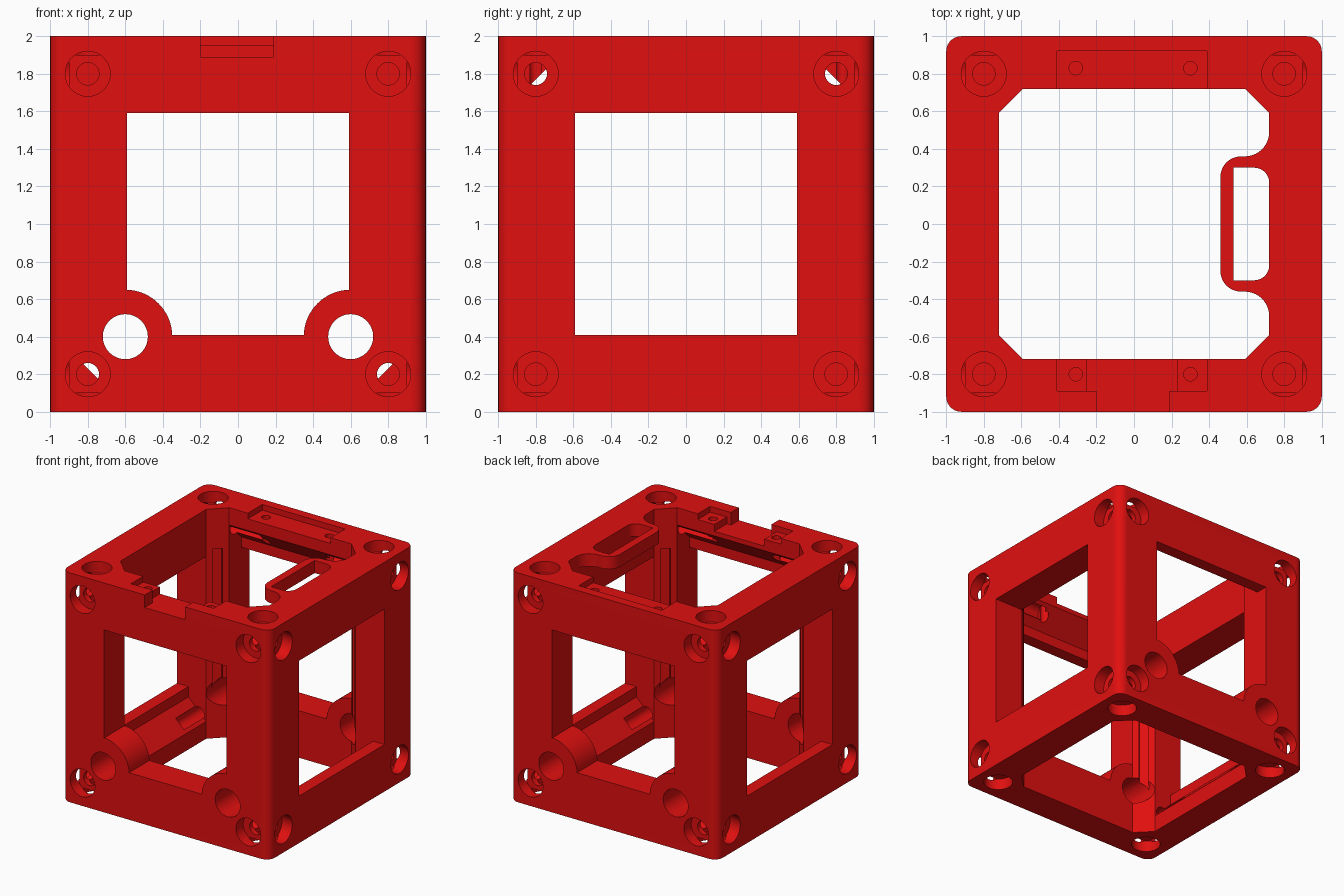
import bpy, bmesh, math
from mathutils import Vector

if "Cube" in bpy.data.objects:
    bpy.data.objects.remove(bpy.data.objects["Cube"])


def place(axis, p, q, t):
    return {'x': (t, p, q), 'y': (p, t, q), 'z': (p, q, t)}[axis]


def arc(cx, cy, r, a0, a1, n=10):
    return [(cx + r * math.cos(math.radians(a0 + (a1 - a0) * i / n)),
             cy + r * math.sin(math.radians(a0 + (a1 - a0) * i / n))) for i in range(n + 1)]


def loft(name, rings):
    # closed solid through a list of equal-length rings
    bm = bmesh.new()
    vs = [[bm.verts.new(p) for p in ring] for ring in rings]
    n = len(vs[0])
    for a, b in zip(vs, vs[1:]):
        for i in range(n):
            bm.faces.new((a[i], a[(i + 1) % n], b[(i + 1) % n], b[i]))
    bm.faces.new(vs[0])
    bm.faces.new(vs[-1])
    bmesh.ops.recalc_face_normals(bm, faces=bm.faces)
    me = bpy.data.meshes.new(name)
    bm.to_mesh(me)
    bm.free()
    ob = bpy.data.objects.new(name, me)
    bpy.context.collection.objects.link(ob)
    return ob


def prism(name, pts, axis, a, b):
    return loft(name, [[place(axis, p, q, t) for p, q in pts] for t in (a, b)])


def rect(x0, x1, y0, y1):
    return [(x0, y0), (x1, y0), (x1, y1), (x0, y1)]


def circle(cx, cy, r, n=32):
    return arc(cx, cy, r, 0, 360, n)[:-1]


# outer block with rounded upright edges
block = (arc(.92, .92, .08, 0, 90, 8) + arc(-.92, .92, .08, 90, 180, 8)
         + arc(-.92, -.92, .08, 180, 270, 8) + arc(.92, -.92, .08, 270, 360, 8))
frame = prism("cube_frame", block, 'z', 0, 2)
cuts = []


def cut(pts, axis, a, b):
    cuts.append(prism("cutter", pts, axis, a, b))


# central shaft, leaving the rounded handle at the top right
left = [(.59, .72), (-.59, .72), (-.72, .59), (-.72, -.59), (-.59, -.72), (.59, -.72)]
cut(left + [(.72, -.59), (.72, .59)], 'z', -.1, 1.89)
handle = (arc(.59, -.49, .13, 0, 90) + arc(.57, -.25, .11, 270, 180)
          + arc(.57, .25, .11, 180, 90) + arc(.59, .49, .13, 270, 360))
cut(left + [(.72, -.59)] + handle + [(.72, .59)], 'z', 1.87, 2.1)
cut([(.53, -.3)] + arc(.64, -.22, .08, 270, 360, 8) + arc(.64, .22, .08, 0, 90, 8)
    + [(.53, .3)], 'z', 1.8, 2.1)

# side windows, and front/back windows that leave a round boss at the lower corners
cut(rect(-.59, .59, .41, 1.59), 'x', -1.1, 1.1)
boss = math.degrees(math.asin(.01 / .25))
cut(arc(-.6, .4, .25, 90 - boss, boss, 16) + arc(.6, .4, .25, 180 - boss, 90 + boss, 16)
    + [(.59, 1.59), (-.59, 1.59)], 'y', -1.1, 1.1)

# hollowed inner edges: lower side bars and upper front/back bars
hollow = [(.11, .6), (.11, .32), (.33, .10), (.6, .6)]
for s in (-1, 1):
    cut([(s * (1 - u), v) for u, v in hollow], 'y', -.59, .59)
    cut([(s * (1 - u), 2 - v) for u, v in hollow], 'x', -.59, .59)
    # round bores through the bosses
    cut(circle(s * .6, .4, .12), 'y', -1.1, 1.1)
    # slots down the column chamfers
    for sy in (-1, 1):
        c, d, w = .655, .035, .028
        slot = [(c - d - w, c - d + w), (c - d + w, c - d - w),
                (c + d + w, c + d - w), (c + d - w, c + d + w)]
        cut([(s * x, sy * y) for x, y in slot], 'z', .42, 1.65)

# top recesses with small screw holes, and the front notch
cut(rect(-.41, .39, .6, .92), 'z', 1.95, 2.1)
cut(rect(-.41, .39, -.89, -.6), 'z', 1.95, 2.1)
cut(rect(-.25, .23, -.89, -.6), 'z', 1.89, 2.1)
cut(rect(-.2, .19, -1.1, -.88), 'z', 1.89, 2.1)
for x in (-.31, .3):
    for y in (-.8, .83):
        cut(circle(x, y, .036, 20), 'z', 1.7, 2.1)

# counterbored corner holes on all six faces
for axis in 'xyz':
    for face in (-1, 1):
        for p in (-.8, .8):
            for q in (-.8, .8):
                rings = []
                for depth, r in ((-.1, .12), (.1, .12), (.1, .06), (.68, .06)):
                    rings.append([Vector(place(axis, a, b, face * (1 - depth))) + Vector((0, 0, 1))
                                  for a, b in circle(p, q, r, 28)])
                cuts.append(loft("cutter", rings))

# carve everything out of the block
for c in cuts:
    c.hide_render = True
    m = frame.modifiers.new("cut", 'BOOLEAN')
    m.operation = 'DIFFERENCE'
    m.solver = 'EXACT'
    m.object = c
bpy.context.view_layer.update()
done = bpy.data.meshes.new_from_object(frame.evaluated_get(bpy.context.evaluated_depsgraph_get()))
frame.modifiers.clear()
frame.data = done
for c in cuts:
    bpy.data.objects.remove(c)

# red plastic and shading
red = bpy.data.materials.new("red")
red.diffuse_color = (.75, .005, .005, 1)
red.use_nodes = True
red.node_tree.nodes["Principled BSDF"].inputs["Base Color"].default_value = red.diffuse_color
frame.data.materials.clear()
frame.data.materials.append(red)
bpy.ops.object.select_all(action='DESELECT')
frame.select_set(True)
bpy.context.view_layer.objects.active = frame
bpy.ops.object.shade_smooth_by_angle(angle=math.radians(30))
